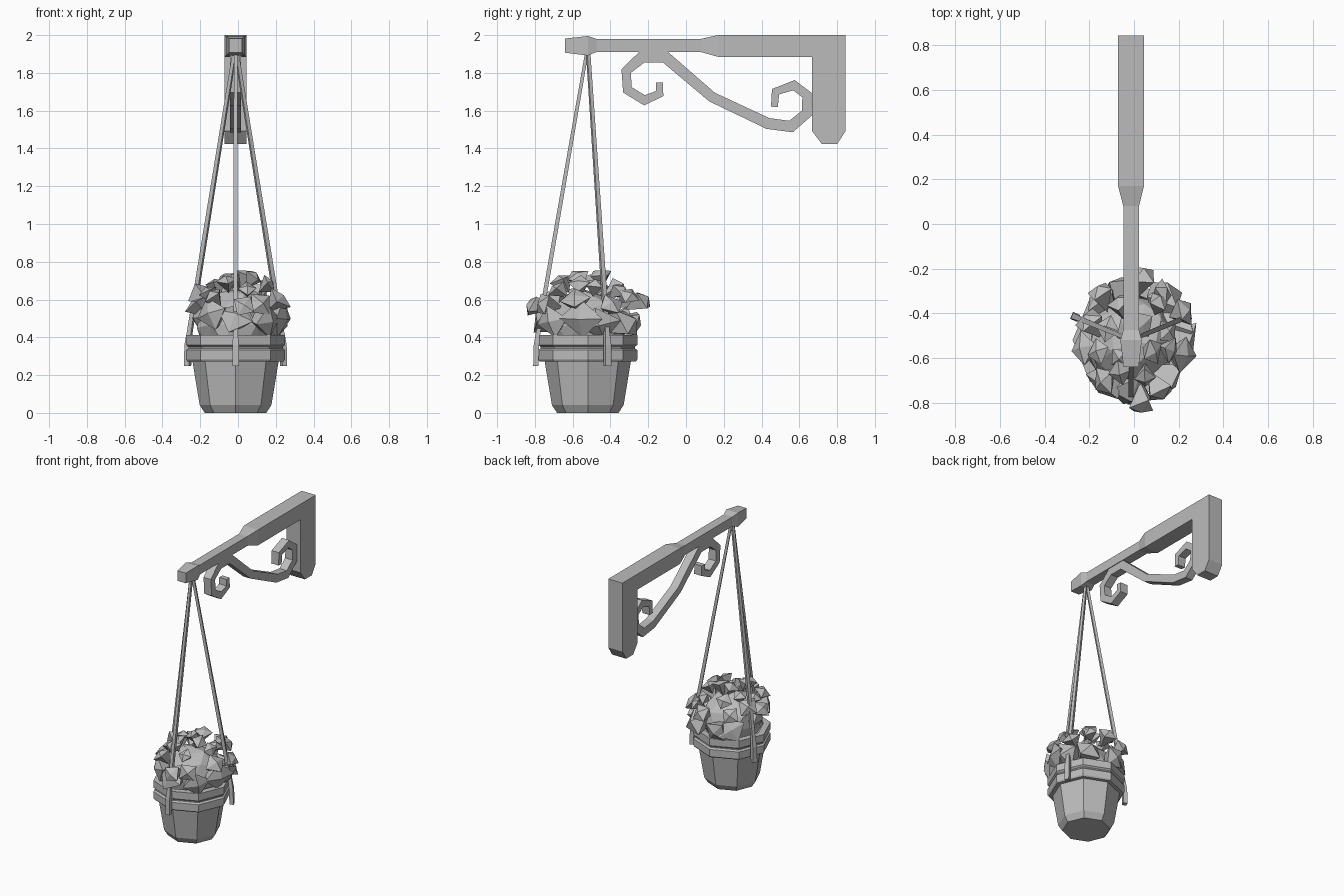
import bpy, bmesh, math, random
from mathutils import Vector, Matrix

cube = bpy.data.objects.get("Cube")
if cube:
    bpy.data.objects.remove(cube, do_unlink=True)
random.seed(7)

CX = -0.013                       # bracket and pot share this centre plane
POT = Vector((CX, -0.52, 0))      # pot axis

grey = bpy.data.materials.new("plain grey")
grey.use_nodes = True
grey.diffuse_color = (0.5, 0.5, 0.5, 1)
grey.node_tree.nodes["Principled BSDF"].inputs["Base Color"].default_value = (0.5, 0.5, 0.5, 1)


def finish(name, bm):
    bmesh.ops.recalc_face_normals(bm, faces=bm.faces)
    mesh = bpy.data.meshes.new(name)
    bm.to_mesh(mesh)
    bm.free()
    mesh.materials.append(grey)
    obj = bpy.data.objects.new(name, mesh)
    bpy.context.collection.objects.link(obj)
    return obj


def loft(bm, rings):
    """Skin a list of equal-length point rings and cap both ends."""
    loops = [[bm.verts.new(p) for p in ring] for ring in rings]
    n = len(loops[0])
    for a, b in zip(loops, loops[1:]):
        for i in range(n):
            j = (i + 1) % n
            bm.faces.new((a[i], a[j], b[j], b[i]))
    bm.faces.new(loops[0])
    bm.faces.new(loops[-1])


def rect(y, half_w, z0, z1):
    return [(CX - half_w, y, z0), (CX + half_w, y, z0),
            (CX + half_w, y, z1), (CX - half_w, y, z1)]


# Beam: thick at the wall, tapering to a thin arm with a knob
bm = bmesh.new()
loft(bm, [rect(*s) for s in [
    (0.845, 0.058, 1.885, 2.0), (0.17, 0.058, 1.885, 2.0),
    (0.08, 0.035, 1.91, 1.98), (-0.475, 0.035, 1.91, 1.98),
    (-0.52, 0.048, 1.892, 1.995), (-0.64, 0.034, 1.907, 1.982)]])
finish("beam", bm)

# Wall post with a chamfered foot
bm = bmesh.new()
profile = [(0.667, 1.885), (0.667, 1.492), (0.72, 1.423),
           (0.80, 1.423), (0.845, 1.492), (0.845, 1.885)]
loft(bm, [[(CX + s * 0.058, y, z) for y, z in profile] for s in (-1, 1)])
finish("wall_post", bm)

# Scroll brace: a ribbon following a curled path (y, z, half width)
path = [(-0.14, 1.75, .018), (-0.14, 1.69, .02), (-0.22, 1.655, .024),
        (-0.31, 1.71, .024), (-0.317, 1.81, .024), (-0.233, 1.884, .03),
        (-0.11, 1.884, .03), (0.138, 1.672, .027), (0.434, 1.532, .029),
        (0.556, 1.516, .029), (0.64, 1.587, .027), (0.64, 1.683, .024),
        (0.571, 1.735, .024), (0.474, 1.70, .02), (0.468, 1.62, .018)]
points = [Vector(p[:2]) for p in path]
rings = []
for i, (p, spec) in enumerate(zip(points, path)):
    before = (p - points[i - 1]).normalized() if i else None
    after = (points[i + 1] - p).normalized() if i + 1 < len(points) else None
    before, after = before or after, after or before
    tangent = (before + after).normalized()
    side = Vector((-tangent.y, tangent.x)) * spec[2] / max(0.5, tangent.dot(after))
    a, b = p - side, p + side
    rings.append([(CX - .03, *a), (CX + .03, *a), (CX + .03, *b), (CX - .03, *b)])
bm = bmesh.new()
loft(bm, rings)
finish("scroll_brace", bm)

# Eight-sided pot with a double-banded rim and sunken soil
bm = bmesh.new()
rings = []
for r, z in [(0.163, 0), (0.19, 0.042), (0.228, 0.272), (0.255, 0.272),
             (0.262, 0.282), (0.262, 0.332), (0.25, 0.342), (0.25, 0.35),
             (0.262, 0.36), (0.262, 0.413), (0.215, 0.413), (0.205, 0.37)]:
    rings.append([POT + Vector((r * math.cos(k * math.pi / 4),
                                r * math.sin(k * math.pi / 4), z)) for k in range(8)])
loft(bm, rings)
finish("pot", bm)

# Three straps from the knob down over the rim
for name, degrees in [("front_strap", -90), ("back_left_strap", 22.5), ("back_right_strap", 157.5)]:
    a = math.radians(degrees)
    out, side = Vector((math.cos(a), math.sin(a), 0)), Vector((-math.sin(a), math.cos(a), 0))
    rings = []
    for r, z, w, t in [(0.005, 1.91, .009, .009), (0.262, 0.43, .012, .012),
                       (0.272, 0.36, .017, .014), (0.275, 0.248, .017, .014)]:
        c = POT + out * r + Vector((0, 0, z))
        rings.append([c + side * w * u + out * t * v
                      for u, v in ((-1, -1), (1, -1), (1, 1), (-1, 1))])
    bm = bmesh.new()
    loft(bm, rings)
    finish(name, bm)

# Leafy mound inside the rim
bm = bmesh.new()
bmesh.ops.create_icosphere(bm, subdivisions=2, radius=0.2,
                           matrix=Matrix.Translation(POT + Vector((0, 0, 0.46))))
for v in bm.verts:
    v.co += Vector([random.uniform(-.015, .015) for _ in range(3)])
    v.co.z = max(v.co.z, 0.375)
finish("leaf_mound", bm)

# Blossoms: square heads with a low cap outside and a long point inside
bm = bmesh.new()
for count, elevation, distance, size in [(9, 8, .215, .095), (10, 30, .265, .06),
                                         (8, 52, .26, .055), (4, 76, .26, .05)]:
    for k in range(count):
        turn = 2 * math.pi * (k + random.uniform(.2, .8)) / count
        lift = math.radians(elevation + random.uniform(-8, 8))
        d = Vector((math.cos(turn) * math.cos(lift), math.sin(turn) * math.cos(lift), math.sin(lift)))
        centre = POT + Vector((0, 0, 0.47)) + d * distance * random.uniform(.93, 1.06)
        lean = (d + Vector([random.uniform(-.35, .35) for _ in range(3)])).normalized()
        frame = lean.to_track_quat('Z', 'Y').to_matrix() @ Matrix.Rotation(random.uniform(0, 1.6), 3, 'Z')
        s = size * random.uniform(.85, 1.15)
        ring = []
        for q in range(4):
            b = q * math.pi / 2
            local = Vector((s * math.cos(b), s * math.sin(b), random.uniform(-.2, .2) * s))
            ring.append(bm.verts.new(centre + frame @ local))
        cap = bm.verts.new(centre + lean * s * .4)
        root = bm.verts.new(centre - lean * s * 1.5)
        for q in range(4):
            bm.faces.new((ring[q], ring[(q + 1) % 4], cap))
            bm.faces.new((ring[(q + 1) % 4], ring[q], root))
# Fit the whole bouquet to its overall size
for axis, low, high in [(0, -.28, .28), (1, -.845, -.19), (2, .385, .755)]:
    values = [v.co[axis] for v in bm.verts]
    start, span = min(values), max(values) - min(values)
    for v in bm.verts:
        v.co[axis] = low + (v.co[axis] - start) / span * (high - low)
finish("blossoms", bm)
